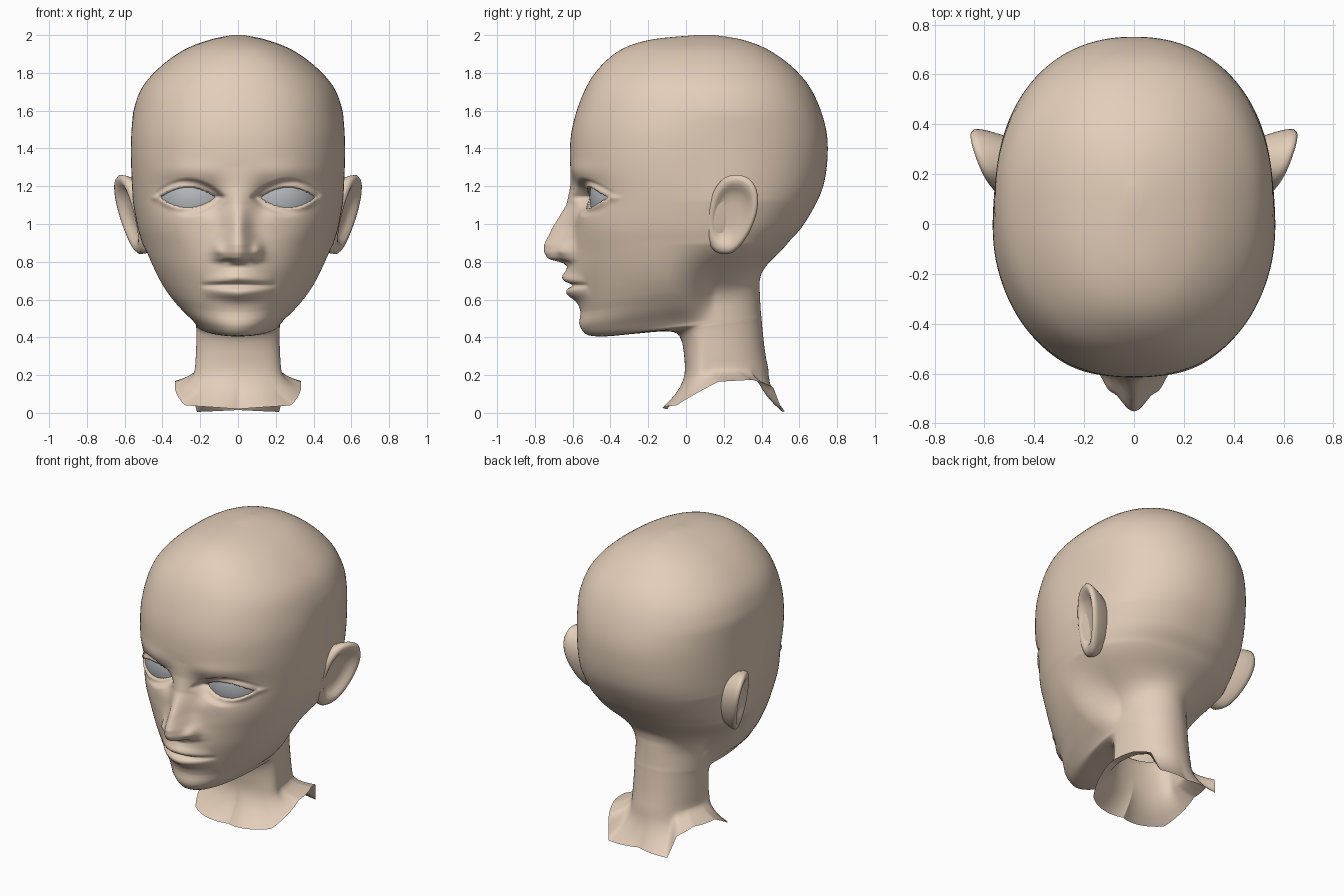
import bpy, bmesh
from math import sin, cos, pi, exp, sqrt, ceil

if "Cube" in bpy.data.objects:
    bpy.data.objects.remove(bpy.data.objects["Cube"])


def material(name, rgb):
    m = bpy.data.materials.new(name)
    m.use_nodes = True
    m.diffuse_color = (*rgb, 1)
    m.node_tree.nodes["Principled BSDF"].inputs["Base Color"].default_value = (*rgb, 1)
    return m


SKIN = material("skin", (0.77, 0.615, 0.485))
EYE = material("eye_grey", (0.47, 0.495, 0.52))
AXIS = 0.1  # y of the vertical axis the head is lofted around


def clamp_step(a, b, x):
    t = min(1, max(0, (x - a) / (b - a)))
    return t * t * (3 - 2 * t)


def bump(x, centre, width):
    return exp(-((x - centre) / width) ** 2)


def lookup(table, x):
    # linear interpolation in rows of (key, value, value)
    for p, q in zip(table, table[1:]):
        if x <= q[0]:
            t = max(0, (x - p[0]) / (q[0] - p[0]))
            return [a + (b - a) * t for a, b in zip(p[1:], q[1:])]
    return table[-1][1:]


def spline(p, q, r, s, t):
    return [b + t / 2 * (c - a + t * (2 * a - 5 * b + 4 * c - d + t * (3 * (b - c) + d - a)))
            for a, b, c, d in zip(p, q, r, s)]


def finish(name, bm, mat):
    bmesh.ops.remove_doubles(bm, verts=bm.verts, dist=0.0002)
    bmesh.ops.recalc_face_normals(bm, faces=bm.faces)
    for f in bm.faces:
        f.smooth = True
    mesh = bpy.data.meshes.new(name)
    bm.to_mesh(mesh)
    bm.free()
    mesh.materials.append(mat)
    ob = bpy.data.objects.new(name, mesh)
    bpy.context.collection.objects.link(ob)
    return ob


def skin_rows(bm, rows, closed=True):
    # bridge successive rows of points with quads
    rings = [[bm.verts.new(p) for p in row] for row in rows]
    n = len(rings[0])
    for a, b in zip(rings, rings[1:]):
        for i in range(n if closed else n - 1):
            j = (i + 1) % n
            bm.faces.new((a[i], a[j], b[j], b[i]))
    return rings


# Head and neck sections: height, front y, back y, half width
SECTIONS = [
    (.24, -.005, .435, .24), (.30, -.012, .415, .222), (.355, -.035, .403, .22),
    (.383, -.10, .40, .222), (.393, -.26, .399, .223), (.400, -.42, .398, .225),
    (.418, -.515, .396, .233), (.45, -.55, .394, .262), (.49, -.566, .392, .305),
    (.54, -.558, .39, .35), (.60, -.57, .39, .393), (.68, -.585, .405, .435),
    (.78, -.60, .45, .473), (.90, -.60, .54, .508), (1.0, -.595, .625, .535),
    (1.18, -.60, .72, .565), (1.37, -.615, .75, .577), (1.53, -.598, .735, .567),
    (1.7, -.54, .67, .52), (1.82, -.465, .575, .425), (1.92, -.35, .44, .29),
    (1.975, -.19, .30, .15), (2.0, .05, .15, .03)]

# Nose ridge: height, projection, half width
NOSE = [(.775, 0, .07), (.795, .03, .085), (.815, .115, .09), (.85, .144, .092),
        (.89, .15, .082), (.98, .112, .062), (1.1, .038, .058), (1.2, .012, .07),
        (1.3, 0, .07)]

# Ragged lower edge of the neck: angle from the front, radius, height
RIM = [(0, .2, .02), (62, .318, .04), (102, .34, .165), (130, .39, .175),
       (145, .44, .14), (152, .465, .005), (180, .405, .015)]

EYE_X, EYE_Z, EYE_W, EYE_H = .265, 1.14, .145, .052


def eyeball_y(x, z):
    return -.28 - sqrt(max(.01, .0529 - (x - .215) ** 2 - (z - EYE_Z) ** 2))


def face_y(x, y, z):
    # facial relief added to the plain skull surface
    x = abs(x)
    out, width = lookup(NOSE, z)
    out *= exp(-(x / width) ** 2)
    out += .033 * bump(x, .104, .028) * bump(z, .862, .036)      # nostril wings
    out -= .02 * bump(x, .055, .022) * bump(z, .806, .012)       # nostrils
    out += .036 * bump(x, 0, .13) * bump(z, .73, .09)            # muzzle
    mouth = max(0, 1 - (x / .195) ** 2)
    out += mouth * .028 * bump(z, .714 - .1 * x, .03)            # upper lip
    out += mouth * .043 * bump(z, .632 + .08 * x, .036)          # lower lip
    out -= .028 * sqrt(mouth) * bump(z, .676, .012)              # lip parting
    out += .012 * bump(x, .36, .12) * bump(z, .98, .12)          # cheekbone
    out += .012 * bump(x, .25, .16) * bump(z, 1.28, .05)         # brow
    out -= .03 * bump(x, .27, .15) * bump(z, 1.15, .08)          # socket
    out -= .04 * bump(x, .14, .05) * bump(z, 1.13, .07)          # inner socket
    y -= out
    # lids hug the eyeball and open in an almond
    m = abs(z - EYE_Z) / EYE_H + ((x - EYE_X) / EYE_W) ** 2
    if m < 2:
        ball = eyeball_y(x, z)
        lid = 1 - clamp_step(1.2, 2, m)
        y += (ball - .022 - y) * lid
        y += (ball + .03 - y) * (1 - clamp_step(.88, 1.12, m))
        y += .008 * bump(m, 1.7, .15) * (z > EYE_Z)
    return y


COLS = 224
PHI = [-pi + 2 * pi * i / COLS for i in range(COLS)]
ANGLES = [p - .45 * sin(p) for p in PHI]  # denser columns on the face


def radius(sec, a):
    s, front, back, width = sec
    # behind the jaw the section narrows to the neck
    narrow = min(width, .222 + .335 * clamp_step(.48, 1.03, s))
    width = narrow + (width - narrow) * clamp_step(-.25, .48, cos(a))
    if cos(a) > 0:
        depth, n = AXIS - front, 2.03 + .26 * clamp_step(.6, 1.1, s)
    else:
        depth, n = back - AXIS, 2.2 - .25 * bump(s, .6, .2)
    return ((abs(sin(a)) / width) ** n + (abs(cos(a)) / depth) ** n) ** (-1 / n)


def head_row(sec):
    s = sec[0]
    tilt = .136 * clamp_step(.24, .38, s) * (1 - clamp_step(.5, .9, s))
    row = []
    for a in ANGLES:
        r = radius(sec, a)
        x, y = r * sin(a), AXIS - r * cos(a)
        z = s + tilt * (y + .46)
        if cos(a) > .3 and .5 < z < 1.5:
            y = face_y(x, y, z)
        row.append((x, y, z))
    return row


def neck_row(t):
    # flare from the neck ring out to the ragged edge
    row = []
    for a in ANGLES:
        edge, low = lookup(RIM, abs(a) * 180 / pi)
        top = radius(SECTIONS[0], a)
        r = top + (edge - top) * (1 - t) ** 2
        row.append((r * sin(a), AXIS - r * cos(a), low + (SECTIONS[0][0] - low) * t))
    return row


# Head and neck
rows = [neck_row(i / 6) for i in range(6)]
padded = [SECTIONS[0]] + SECTIONS + [SECTIONS[-1]]
for p, q, r, s in zip(padded, padded[1:], padded[2:], padded[3:]):
    length = max(abs(a - b) for a, b in zip(q, r))
    fine = .009 if .55 < r[0] < 1.4 else .03
    steps = max(2, ceil(length / fine))
    rows += [head_row(spline(p, q, r, s, i / steps)) for i in range(steps)]
rows.append(head_row(SECTIONS[-1]))
bm = bmesh.new()
bm.faces.new(skin_rows(bm, rows)[-1])
finish("head_and_neck", bm, SKIN)

# Ear cross-section from the bowl, over the rim, to the hidden back: scale, outward offset
EAR = [(.02, -.03), (.3, -.031), (.5, -.026), (.64, -.012), (.74, .003), (.84, .01),
       (.93, .007), (1, -.008), (.985, -.03), (.93, -.06), (.83, -.1), (.7, -.14)]


def ear_point(side, scale, offset, a):
    v, c = scale * sin(a), cos(a)
    # straighter along the front, fuller at the upper back
    reach = c * (1 + .2 * sin(a)) if c > 0 else -abs(c) ** .75
    z = 1.05 + .21 * v
    y = .242 + scale * .13 * reach + .028 * v
    x = .574 + .36 * (y - .2) + .2 * (z - 1.1) + offset
    return side * x, y, z


for side, label in ((1, "left"), (-1, "right")):
    # Ear
    bm = bmesh.new()
    rings = skin_rows(bm, [[ear_point(side, k, d, 2 * pi * i / 48) for i in range(48)]
                           for k, d in EAR])
    bm.faces.new(rings[0])
    finish(label + "_ear", bm, SKIN)

    # Eye patch filling the almond opening
    bm = bmesh.new()
    patch = []
    for i in range(33):
        dx = EYE_W * 1.05 * (i / 16 - 1)
        half = EYE_H * max(0, 1.1025 - (dx / EYE_W) ** 2)
        line = [(EYE_X + dx, EYE_Z + half * (j / 6 - 1)) for j in range(13)]
        patch.append([(side * x, eyeball_y(x, z), z) for x, z in line])
    skin_rows(bm, patch, closed=False)
    eye = finish(label + "_eye", bm, EYE)
    # face the patch outwards
    if sum(p.normal.y for p in eye.data.polygons) > 0:
        eye.data.flip_normals()
